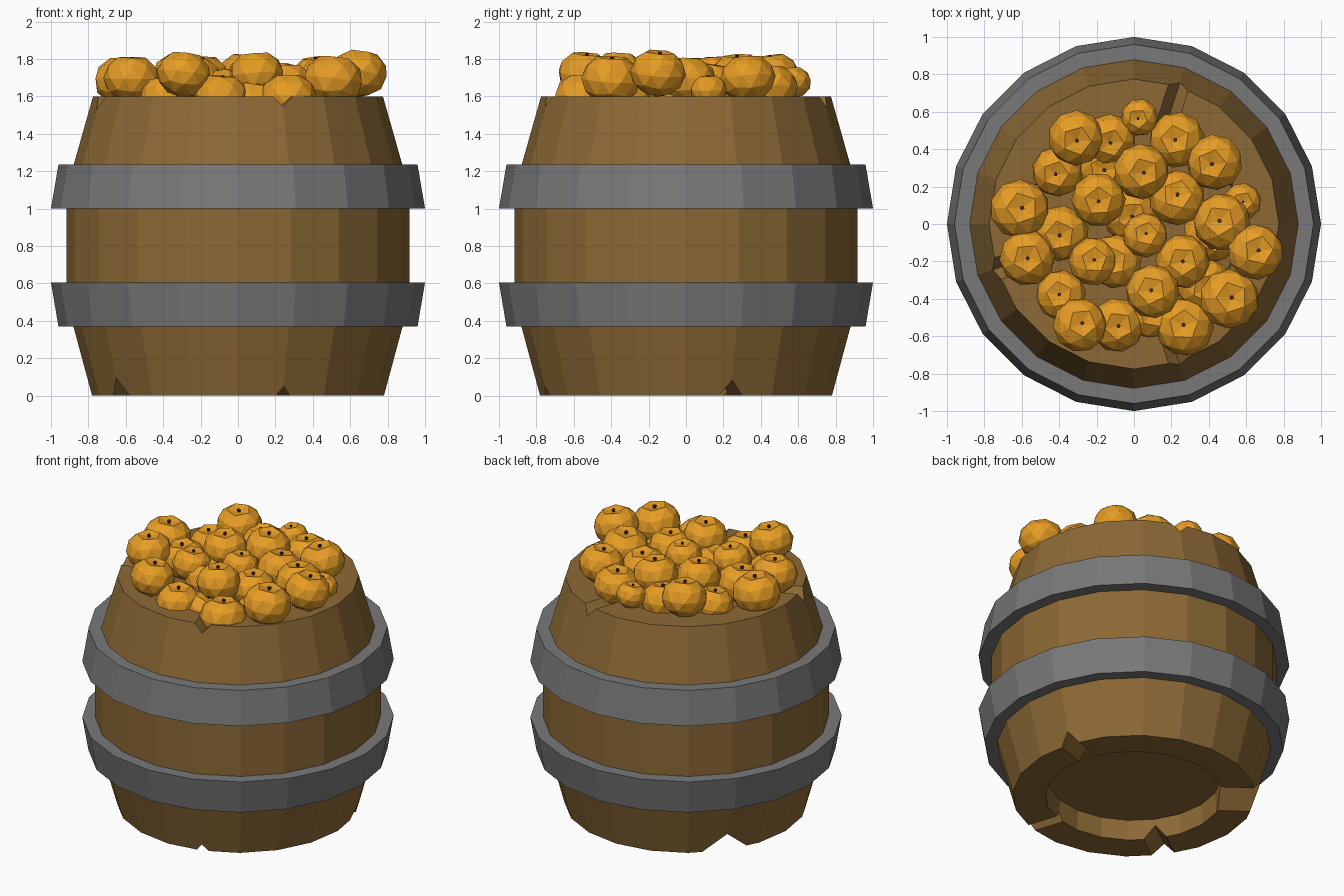
import bpy, bmesh, math, random
from mathutils import Matrix, Vector

if "Cube" in bpy.data.objects:
    bpy.data.objects.remove(bpy.data.objects["Cube"])

random.seed(4)
SIDES = 20


def material(name, rgb):
    m = bpy.data.materials.new(name)
    m.diffuse_color = (*rgb, 1)
    m.use_nodes = True
    m.node_tree.nodes["Principled BSDF"].inputs["Base Color"].default_value = m.diffuse_color
    return m


WOOD = material("brown wood", (0.262, 0.141, 0.036))
IRON = material("grey iron", (0.19, 0.19, 0.19))
ORANGE = material("orange skin", (0.83, 0.35, 0.019))
STEM = material("dark stem", (0.06, 0.028, 0.008))


def finish(name, bm, *mats):
    me = bpy.data.meshes.new(name)
    bmesh.ops.recalc_face_normals(bm, faces=bm.faces)
    bm.to_mesh(me)
    bm.free()
    for m in mats:
        me.materials.append(m)
    ob = bpy.data.objects.new(name, me)
    bpy.context.collection.objects.link(ob)
    return ob


def lathe(name, profile, mat, closed=False):
    """Turn an (r, z) profile round the z axis; r = 0 ends become flat caps."""
    bm = bmesh.new()
    rings = [[bm.verts.new((r * math.cos(2 * math.pi * i / SIDES),
                            r * math.sin(2 * math.pi * i / SIDES), z))
              for i in range(SIDES)] for r, z in profile]
    pairs = list(zip(rings, rings[1:]))
    if closed:
        pairs.append((rings[-1], rings[0]))
    else:
        bm.faces.new(rings[0])
        bm.faces.new(rings[-1])
    for a, b in pairs:
        for i in range(SIDES):
            j = (i + 1) % SIDES
            bm.faces.new((a[i], a[j], b[j], b[i]))
    return finish(name, bm, mat)


# Barrel body with recessed bottom and top
barrel = lathe("barrel_body", [
    (0.56, 0.14), (0.57, 0), (0.78, 0), (0.88, 0.37), (0.917, 0.60),
    (0.917, 1.0), (0.88, 1.23), (0.775, 1.6), (0.57, 1.6), (0.56, 1.46)], WOOD)

# Chipped notches in both rims: angle, half width, depth, rim height
notches = [(18, 0.065, 0.085, 0), (144, 0.15, 0.13, 0), (-144, 0.075, 0.095, 0),
           (-72, 0.04, 0.05, 0),
           (72, 0.055, 0.065, 1.6), (198, 0.06, 0.07, 1.6), (-72, 0.055, 0.055, 1.6)]
for angle, w, d, z in notches:
    s = 1 if z == 0 else -1
    bm = bmesh.new()
    # wedge continues past the rim plane so the cut is clean
    section = [(-2 * w, z - s * d), (2 * w, z - s * d), (0, z + s * d)]
    a, b = [[bm.verts.new((r, y, h)) for y, h in section] for r in (0.5, 0.95)]
    bm.faces.new(a)
    bm.faces.new(b)
    for i in range(3):
        j = (i + 1) % 3
        bm.faces.new((a[i], a[j], b[j], b[i]))
    bm.transform(Matrix.Rotation(math.radians(angle), 4, 'Z'))
    cutter = finish("notch_cutter", bm, WOOD)
    cutter.hide_render = True
    mod = barrel.modifiers.new("notch", 'BOOLEAN')
    mod.operation = 'DIFFERENCE'
    mod.solver = 'EXACT'
    mod.object = cutter
    bpy.context.view_layer.objects.active = barrel
    bpy.ops.object.modifier_apply(modifier=mod.name)
    bpy.data.objects.remove(cutter)

# Iron hoops, widest towards the middle of the barrel
lathe("lower_hoop", [(0.87, 0.37), (0.96, 0.37), (1.0, 0.605), (0.91, 0.605)], IRON, True)
lathe("upper_hoop", [(0.91, 1.0), (1.0, 1.0), (0.96, 1.235), (0.87, 1.235)], IRON, True)

# Fruit mesh: flattened ball with a five-sided dimple and a short stem
bm = bmesh.new()
bmesh.ops.create_icosphere(bm, subdivisions=2, radius=1)
for v in bm.verts:
    if v.co.z > 0.99:
        v.co.z = 0.72
    v.co.z *= 0.87
skin = set(bm.faces)
bmesh.ops.create_cone(bm, cap_ends=True, segments=5, radius1=0.06, radius2=0.08,
                      depth=0.16, matrix=Matrix.Translation((0, 0, 0.68)))
for f in bm.faces:
    f.material_index = 0 if f in skin else 1
first = finish("fruit", bm, ORANGE, STEM)
fruit_mesh = first.data
bpy.data.objects.remove(first)

# Heap of fruit: x, y, radius, top height
heap = [
    (-.31, .46, .15, 1.82), (-.13, .45, .14, 1.74), (.03, .57, .10, 1.75),
    (.23, .45, .15, 1.76), (.43, .33, .15, 1.81), (-.41, .28, .135, 1.72),
    (.04, .28, .15, 1.82), (-.19, .13, .145, 1.81), (.23, .14, .15, 1.77),
    (.58, .12, .10, 1.71), (.47, .01, .155, 1.80), (-.61, .08, .16, 1.80),
    (-.39, -.05, .15, 1.75), (.06, -.06, .12, 1.80), (-.57, -.18, .15, 1.81),
    (-.22, -.20, .13, 1.80), (-.10, -.20, .145, 1.74), (.26, -.20, .145, 1.77),
    (.65, -.15, .15, 1.84), (-.39, -.38, .135, 1.70), (.10, -.36, .145, 1.83),
    (.51, -.40, .16, 1.81), (-.29, -.54, .145, 1.83), (-.09, -.54, .145, 1.71),
    (.27, -.55, .155, 1.71),
    # lower layer filling the gaps
    (-.02, .05, .15, 1.69), (.09, -.47, .15, 1.67), (.38, -.33, .15, 1.67),
    (-.15, .30, .15, 1.68), (.41, -.06, .15, 1.67)]
for i, (x, y, r, top) in enumerate(heap):
    ob = bpy.data.objects.new("fruit_%02d" % (i + 1), fruit_mesh)
    bpy.context.collection.objects.link(ob)
    ob.location = (x, y, top - 0.75 * r)
    ob.scale = (r, r, r)
    ob.rotation_euler = (random.uniform(-.15, .15), random.uniform(-.15, .15),
                         random.uniform(0, 6.28))
